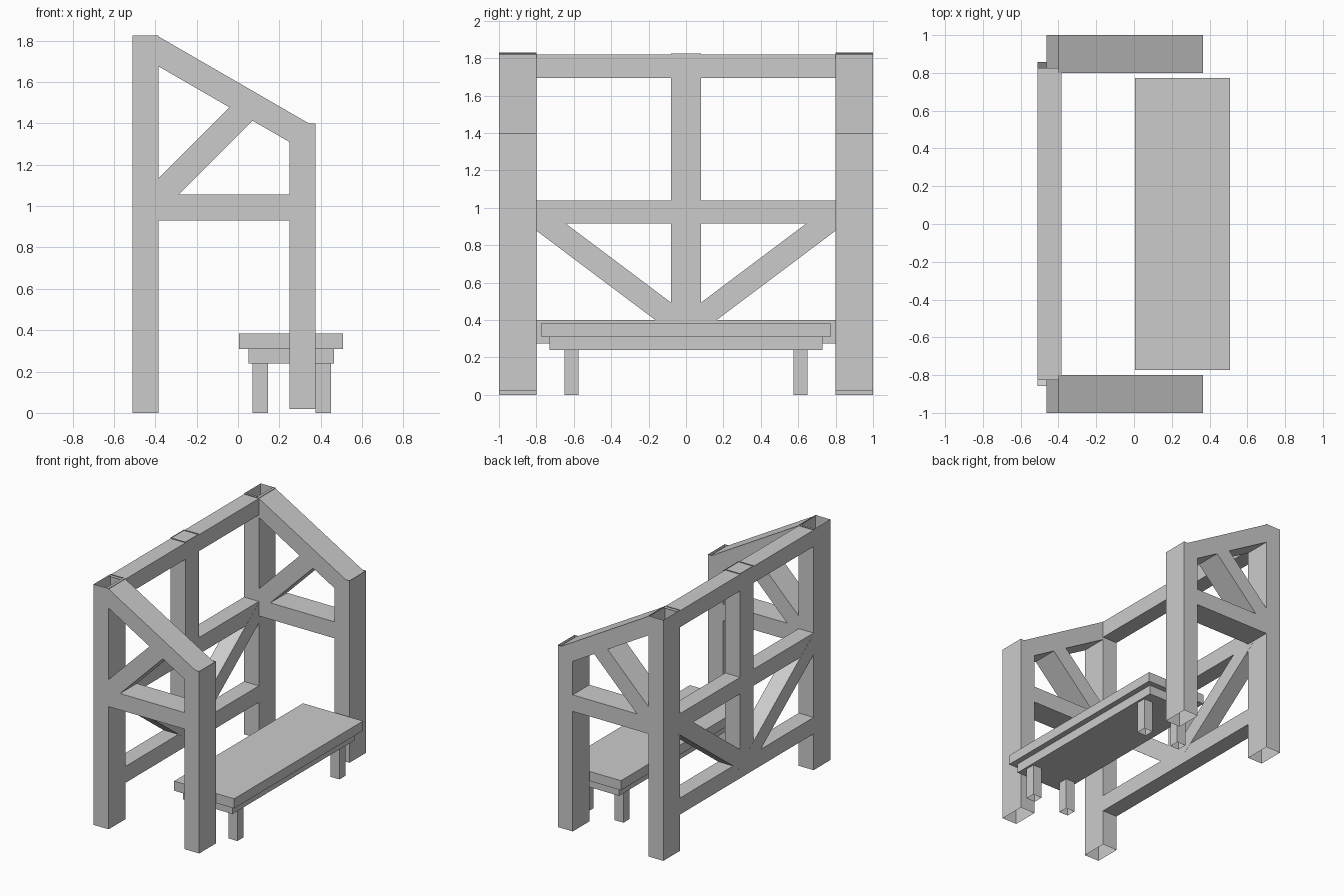
import bpy, bmesh
from mathutils import Vector, Matrix

if "Cube" in bpy.data.objects:
    bpy.data.objects.remove(bpy.data.objects["Cube"])

T = 0.125  # common timber thickness


def add_object(name, bm):
    mesh = bpy.data.meshes.new(name)
    bm.to_mesh(mesh)
    bm.free()
    obj = bpy.data.objects.new(name, mesh)
    bpy.context.collection.objects.link(obj)
    return obj


def bar(name, start, end, side, size_side, size_other=T, open_ends="both"):
    """Box timber from start to end; 'side' is the axis of its size_side width."""
    start, end, side = Vector(start), Vector(end), Vector(side)
    along = (end - start).normalized()
    other = along.cross(side)
    bm = bmesh.new()
    bmesh.ops.create_cube(bm, size=1)
    ends = [f for f in bm.faces if f.normal.z < -0.5
            or (f.normal.z > 0.5 and open_ends == "both")]
    bmesh.ops.delete(bm, geom=ends, context='FACES_ONLY')
    m = Matrix((side * size_side, other * size_other, end - start)).transposed()
    bm.transform(Matrix.Translation((start + end) / 2) @ m.to_4x4())
    return add_object(name, bm)


def slab(name, x, y, z):
    bm = bmesh.new()
    bmesh.ops.create_cube(bm, size=1)
    for v in bm.verts:
        for i, (lo, hi) in enumerate((x, y, z)):
            v.co[i] = lo if v.co[i] < 0 else hi
    return add_object(name, bm)


X, Y = (1, 0, 0), (0, 1, 0)
BACK = -0.4475   # centre plane of the back frame

# Side frames: posts, rail, sloping rafter and 45 degree brace
for s, label in ((-1, "near"), (1, "far")):
    y = 0.9 * s
    members = {
        "back_post": ((BACK, 0), (BACK, 1.825)),
        "front_post": ((0.3125, 0.02), (0.3125, 1.40)),
        "side_rail": ((-0.41, 0.9925), (0.28, 0.9925)),
        "rafter": ((-0.431, 1.775), (0.334, 1.333)),
        "side_brace": ((-0.42, 1.012), (0.03, 1.462)),
    }
    for name, (a, b) in members.items():
        bar(f"{label}_{name}", (a[0], y, a[1]), (b[0], y, b[1]), Y, 0.2)

    # Back frame diagonal brace, from the post down to the middle
    bar(f"{label}_back_brace", (BACK, 0.82 * s, 0.971), (BACK, 0.06 * s, 0.4),
        X, T + 0.002)

# Back frame: three long beams and the middle post
for name, z, half in (("top", 1.7575, 0.825), ("middle", 0.9775, 0.81), ("bottom", 0.3375, 0.81)):
    bar(f"{name}_back_beam", (BACK, -half, z), (BACK, half, z), X, T)
bar("middle_back_post", (BACK, 0, 0.38), (BACK, 0, 1.826), Y, 0.16)

# Bench: seat, apron and four legs
slab("bench_seat", (0.005, 0.508), (-0.772, 0.772), (0.31, 0.383))
slab("bench_apron", (0.05, 0.465), (-0.73, 0.73), (0.24, 0.31))
for x in (0.1075, 0.4115):
    for y in (-0.6115, 0.6115):
        bar("bench_leg", (x, y, 0), (x, y, 0.24), X, 0.075, 0.075, "bottom")
